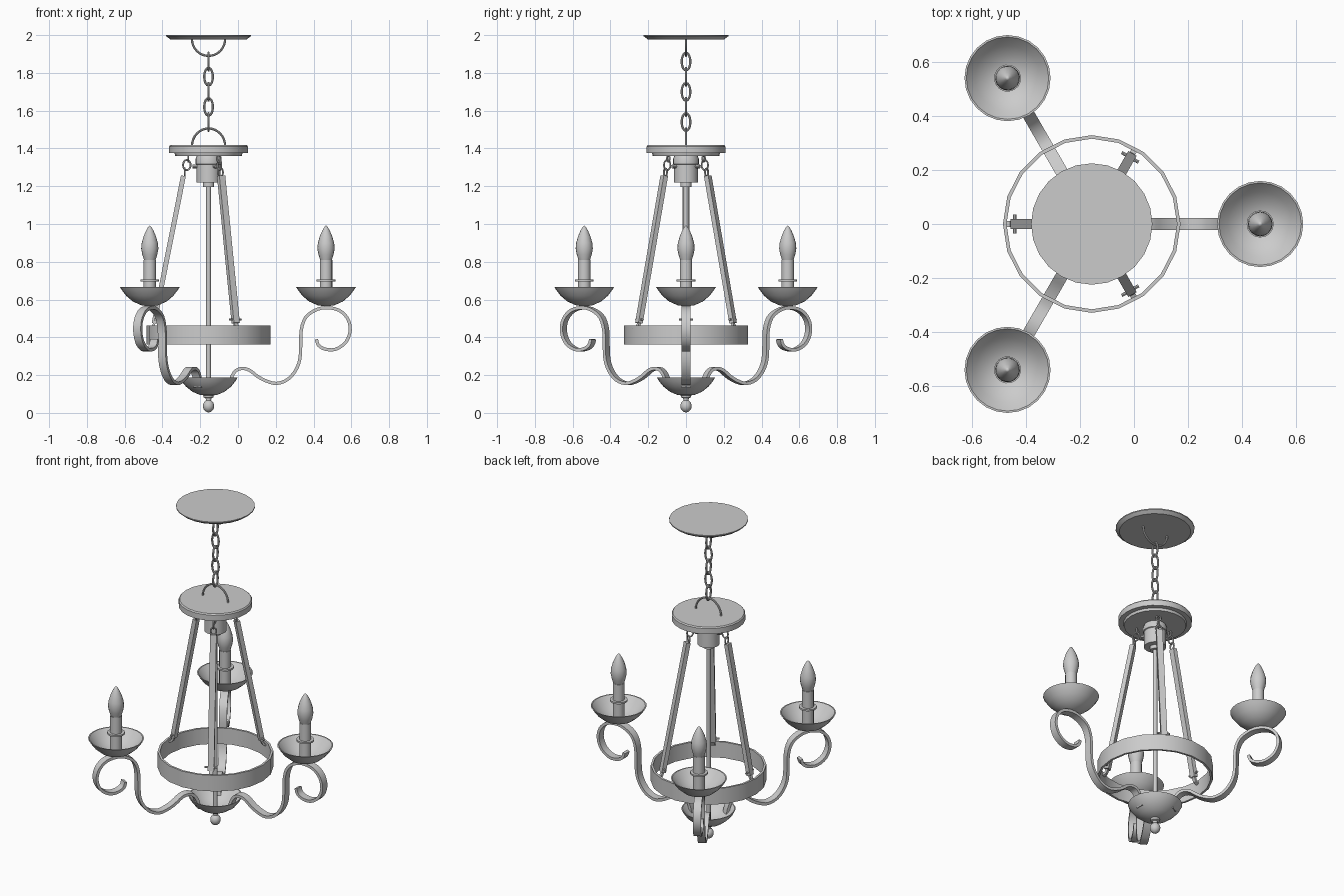
import bpy, bmesh, math
from mathutils import Vector, Matrix

if "Cube" in bpy.data.objects:
    bpy.data.objects.remove(bpy.data.objects["Cube"])

CX = -0.156          # chandelier axis
ARM_R = 0.622        # axis to candle
Z = Vector((0, 0, 1))
Y = Vector((0, 1, 0))
X = Vector((1, 0, 0))


def finish(bm, name, angle=0, smooth=True):
    bmesh.ops.recalc_face_normals(bm, faces=bm.faces)
    me = bpy.data.meshes.new(name)
    bm.to_mesh(me)
    bm.free()
    if smooth:
        for p in me.polygons:
            p.use_smooth = True
        me.set_sharp_from_angle(angle=math.radians(35))
    ob = bpy.data.objects.new(name, me)
    ob.location = (CX, 0, 0)
    ob.rotation_euler = (0, 0, math.radians(angle))
    bpy.context.collection.objects.link(ob)
    return ob


def lathe(name, profile, sides=24, offset=0, angle=0, closed=False):
    bm = bmesh.new()
    vs = [bm.verts.new((r, 0, z)) for r, z in profile]
    es = [bm.edges.new(p) for p in zip(vs, vs[1:])]
    if closed:
        es.append(bm.edges.new((vs[-1], vs[0])))
    bmesh.ops.spin(bm, geom=vs + es, cent=(0, 0, 0), axis=Z,
                   angle=math.tau, steps=sides)
    bmesh.ops.remove_doubles(bm, verts=bm.verts, dist=1e-5)
    bmesh.ops.translate(bm, verts=bm.verts, vec=(offset, 0, 0))
    return finish(bm, name, angle)


def sweep(name, path, side, section, closed=False, angle=0):
    """Sweep a section along a planar path; side is the plane's normal."""
    bm = bmesh.new()
    n, k = len(path), len(section)
    rows = []
    for i, p in enumerate(path):
        a = path[(i - 1) % n] if closed else path[max(i - 1, 0)]
        b = path[(i + 1) % n] if closed else path[min(i + 1, n - 1)]
        nrm = (b - a).normalized().cross(side)
        rows.append([bm.verts.new(p + nrm * u + side * v) for u, v in section])
    for i in range(n if closed else n - 1):
        r, s = rows[i], rows[(i + 1) % n]
        for j in range(k):
            bm.faces.new((r[j], r[(j + 1) % k], s[(j + 1) % k], s[j]))
    if not closed:
        bm.faces.new(rows[0])
        bm.faces.new(rows[-1])
    return finish(bm, name, angle)


def round_section(r, n=8):
    return [(r * math.cos(math.tau * i / n), r * math.sin(math.tau * i / n)) for i in range(n)]


def flat_section(t, w):
    return [(-t / 2, -w / 2), (t / 2, -w / 2), (t / 2, w / 2), (-t / 2, w / 2)]


def arc(center, axis, rx, rz, a0=0, a1=360, n=16):
    m = n if a1 - a0 == 360 else n + 1
    return [Vector(center) + axis * rx * math.cos(t) + Z * rz * math.sin(t)
            for t in (math.radians(a0 + (a1 - a0) * i / n) for i in range(m))]


def spline(points, steps=3):
    p = [points[0]] + points + [points[-1]]
    out = []
    for a, b, c, d in zip(p, p[1:], p[2:], p[3:]):
        for i in range(steps):
            t = i / steps
            out.append(0.5 * (2 * b + (c - a) * t + (2 * a - 5 * b + 4 * c - d) * t * t
                              + (3 * b - a - 3 * c + d) * t ** 3))
    return out + [points[-1]]


# ceiling canopy and its loop
lathe("canopy", [(0, 1.978), (0.203, 1.978), (0.224, 1.994), (0.224, 2.0), (0, 2.0)])
sweep("canopy_loop", arc((0, 0, 1.98), X, 0.088, 0.09, 180, 360), Y, round_section(0.006))

# chain links, alternating planes
for i in range(5):
    across, normal = (Y, X) if i % 2 == 0 else (X, Y)
    sweep(f"chain_link_{i + 1}", arc((0, 0, 1.86 - 0.08 * i), across, 0.023, 0.047),
          normal, round_section(0.006), closed=True)

# top plate, hub and loop
sweep("plate_loop", arc((0, 0, 1.412), X, 0.088, 0.094, 0, 180), Y, round_section(0.006))
lathe("top_plate", [(0, 1.36), (0.176, 1.36), (0.18, 1.375), (0.209, 1.375),
                    (0.209, 1.41), (0.203, 1.417), (0, 1.417)])
lathe("hub", [(0, 1.197), (0.03, 1.197), (0.03, 1.22), (0.063, 1.22), (0.063, 1.315),
              (0.068, 1.318), (0.068, 1.345), (0.06, 1.365), (0, 1.365)])
lathe("center_rod", [(0, 0.1), (0.013, 0.1), (0.013, 1.21), (0, 1.21)], 12)

# lower bowl and finial
lathe("lower_bowl", [(0, 0.09), (0.045, 0.095), (0.085, 0.112), (0.12, 0.14), (0.143, 0.168),
                     (0.154, 0.188), (0.148, 0.188), (0.115, 0.15), (0.08, 0.122),
                     (0.04, 0.106), (0, 0.102)])
lathe("finial", [(0, 0.1), (0.028, 0.096), (0.026, 0.082), (0.015, 0.078), (0.014, 0.066)]
      + [(0.03 * math.sin(math.radians(a)), 0.036 + 0.033 * math.cos(math.radians(a)))
         for a in range(30, 166, 15)] + [(0, 0.002)], 16)

# hoop band
lathe("hoop", [(0.328, 0.363), (0.328, 0.463), (0.315, 0.463), (0.315, 0.363)], 20, closed=True)

# hanger bars with hooks and pins
for i in range(3):
    a = 60 + 120 * i
    top, low = Vector((0.133, 0, 1.255)), Vector((0.288, 0, 0.475))
    sweep(f"hanger_bar_{i + 1}", [top, low], Y, flat_section(0.026, 0.036), angle=a)
    sweep(f"bar_eye_{i + 1}", arc((0.126, 0, 1.273), Y, 0.016, 0.022), X,
          round_section(0.005, 6), True, a)
    sweep(f"hook_{i + 1}", arc((0.115, 0, 1.312), X, 0.02, 0.027), Y,
          round_section(0.005, 6), True, a)
    sweep(f"plate_eye_{i + 1}", arc((0.108, 0, 1.347), Y, 0.013, 0.017), X,
          round_section(0.005, 6), True, a)
    sweep(f"bar_pin_{i + 1}", [Vector((0.284, -0.036, 0.495)), Vector((0.284, 0.036, 0.495))],
          Z, round_section(0.006), angle=a)
    sweep(f"hoop_tab_{i + 1}", [Vector((0.284, 0, 0.48)), Vector((0.298, 0, 0.45)),
                                Vector((0.322, 0, 0.44))], Y, flat_section(0.012, 0.022), angle=a)
    sweep(f"hub_screw_{i + 1}", [Vector((0.05, 0, 1.305)), Vector((0.084, 0, 1.305))],
          Y, round_section(0.01), angle=a)

# scrolled arms with candle cups
arm_path = spline([Vector((r, 0, z)) for r, z in [
    (0.108, 0.135), (0.12, 0.185), (0.145, 0.224), (0.181, 0.235), (0.218, 0.225),
    (0.26, 0.193), (0.308, 0.168), (0.361, 0.156), (0.419, 0.177), (0.461, 0.225),
    (0.483, 0.283), (0.488, 0.357), (0.491, 0.44), (0.514, 0.505), (0.562, 0.542),
    (0.62, 0.557), (0.689, 0.544), (0.736, 0.5), (0.75, 0.436), (0.726, 0.373),
    (0.673, 0.337), (0.62, 0.337), (0.583, 0.357), (0.571, 0.39)]])
for i in range(3):
    a = 120 * i
    sweep(f"arm_{i + 1}", arm_path, Y, flat_section(0.017, 0.046), angle=a)
    lathe(f"candle_cup_{i + 1}",
          [(0, 0.563), (0.045, 0.57), (0.09, 0.59), (0.125, 0.62), (0.148, 0.65), (0.159, 0.667),
           (0.152, 0.667), (0.12, 0.629), (0.085, 0.602), (0.045, 0.583), (0, 0.578)],
          24, ARM_R, a)
    lathe(f"candle_{i + 1}",
          [(0, 0.57), (0.033, 0.57), (0.033, 0.696), (0.05, 0.696), (0.05, 0.706),
           (0.033, 0.706), (0.033, 0.81), (0, 0.81)], 16, ARM_R, a)
    lathe(f"bulb_{i + 1}",
          [(0, 0.805), (0.031, 0.81), (0.04, 0.838), (0.046, 0.87), (0.043, 0.9),
           (0.033, 0.935), (0.02, 0.965), (0.008, 0.985), (0, 0.992)], 16, ARM_R, a)
